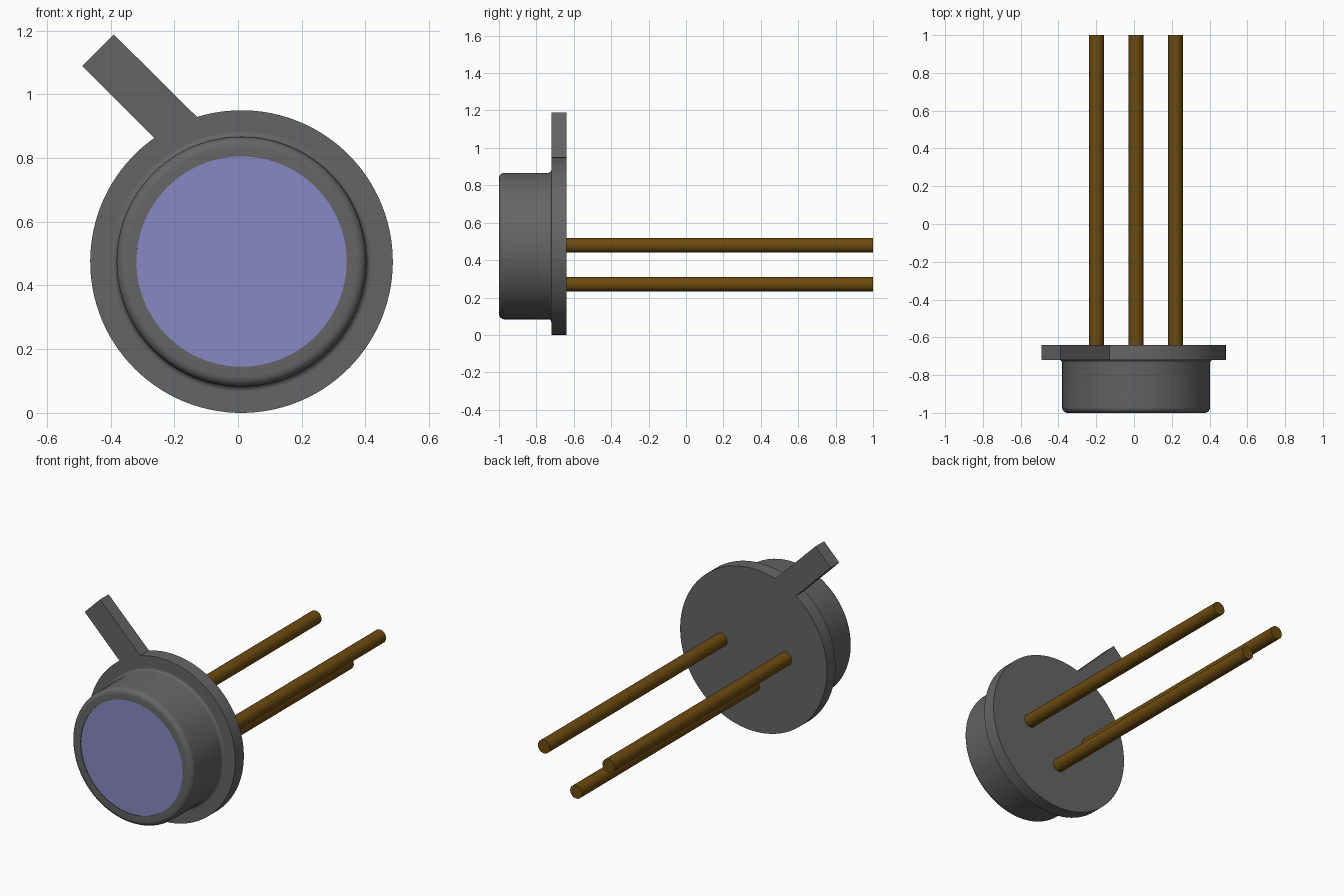
import bpy, bmesh, math
from mathutils import Matrix, Vector

cube = bpy.data.objects.get("Cube")
if cube:
    bpy.data.objects.remove(cube, do_unlink=True)

CX, CZ = 0.011, 0.475            # axis of the round body
Y_FRONT, Y_FLANGE, Y_BACK = -1.0, -0.72, -0.64
R_FLANGE, R_CAP, R_LENS = 0.475, 0.392, 0.33


def material(name, rgb):
    m = bpy.data.materials.new(name)
    m.use_nodes = True
    m.diffuse_color = (*rgb, 1)
    m.node_tree.nodes["Principled BSDF"].inputs["Base Color"].default_value = (*rgb, 1)
    return m


metal = material("dark grey metal", (0.13, 0.13, 0.13))
glass = material("lilac glass", (0.25, 0.25, 0.55))
brass = material("dark gold", (0.15, 0.07, 0.005))


def finish(name, bm, mat):
    bmesh.ops.recalc_face_normals(bm, faces=bm.faces)
    me = bpy.data.meshes.new(name)
    bm.to_mesh(me)
    bm.free()
    me.materials.append(mat)
    ob = bpy.data.objects.new(name, me)
    bpy.context.collection.objects.link(ob)
    bpy.ops.object.select_all(action='DESELECT')
    ob.select_set(True)
    bpy.context.view_layer.objects.active = ob
    bpy.ops.object.shade_smooth_by_angle(angle=math.radians(35))
    return ob


def cylinder(name, x, z, r, y0, y1, mat, sides):
    bm = bmesh.new()
    place = Matrix.Translation((x, (y0 + y1) / 2, z)) @ Matrix.Rotation(math.pi / 2, 4, 'X')
    bmesh.ops.create_cone(bm, cap_ends=True, segments=sides, radius1=r, radius2=r,
                          depth=y1 - y0, matrix=place)
    return finish(name, bm, mat)


def arc(cr, cy, rad, a0, a1, n=6):
    """Points (radius, y) of a rounded corner."""
    angles = [math.radians(a0 + (a1 - a0) * i / n) for i in range(n + 1)]
    return [(cr + rad * math.cos(a), cy + rad * math.sin(a)) for a in angles]


# Flange with its offset 45 degree locating tab, as one extruded outline
start, end, steps = math.radians(125.2), math.radians(360 + 107.1), 120
outline = []
for i in range(steps + 1):
    a = start + (end - start) * i / steps
    outline.append((CX + R_FLANGE * math.cos(a), CZ + R_FLANGE * math.sin(a)))
outline += [(-0.39, 1.188), (-0.489, 1.089)]
bm = bmesh.new()
face = bm.faces.new([bm.verts.new((x, Y_FLANGE, z)) for x, z in outline])
new = bmesh.ops.extrude_face_region(bm, geom=[face])["geom"]
bmesh.ops.translate(bm, vec=(0, Y_BACK - Y_FLANGE, 0),
                    verts=[v for v in new if isinstance(v, bmesh.types.BMVert)])
finish("flange_with_tab", bm, metal)

# Cap: turned profile with a rounded front rim and a small fillet at the flange
profile = [(R_LENS, Y_FRONT + 0.03), (R_LENS, Y_FRONT)]
profile += arc(R_CAP - 0.03, Y_FRONT + 0.03, 0.03, -90, 0)
profile += arc(R_CAP + 0.015, Y_FLANGE - 0.015, 0.015, 180, 90, 4)
bm = bmesh.new()
verts = [bm.verts.new((CX + r, y, CZ)) for r, y in profile]
edges = [bm.edges.new(pair) for pair in zip(verts, verts[1:])]
bmesh.ops.spin(bm, geom=verts + edges, cent=(CX, 0, CZ), axis=(0, 1, 0),
               angle=2 * math.pi, steps=96, use_merge=True)
bmesh.ops.remove_doubles(bm, verts=bm.verts, dist=1e-5)
finish("cap", bm, metal)

# Window set just behind the rim
cylinder("window", CX, CZ, R_LENS, Y_FRONT + 0.004, Y_FRONT + 0.03, glass, 96)

# Three leads
for name, dx, dz in (("left_lead", 0.209, 0.004), ("right_lead", -0.209, 0.004),
                     ("lower_lead", 0, -0.205)):
    cylinder(name, CX, CZ, 0.039, Y_BACK - 0.01, 1.0, brass, 32).location = Vector((dx, 0, dz))
